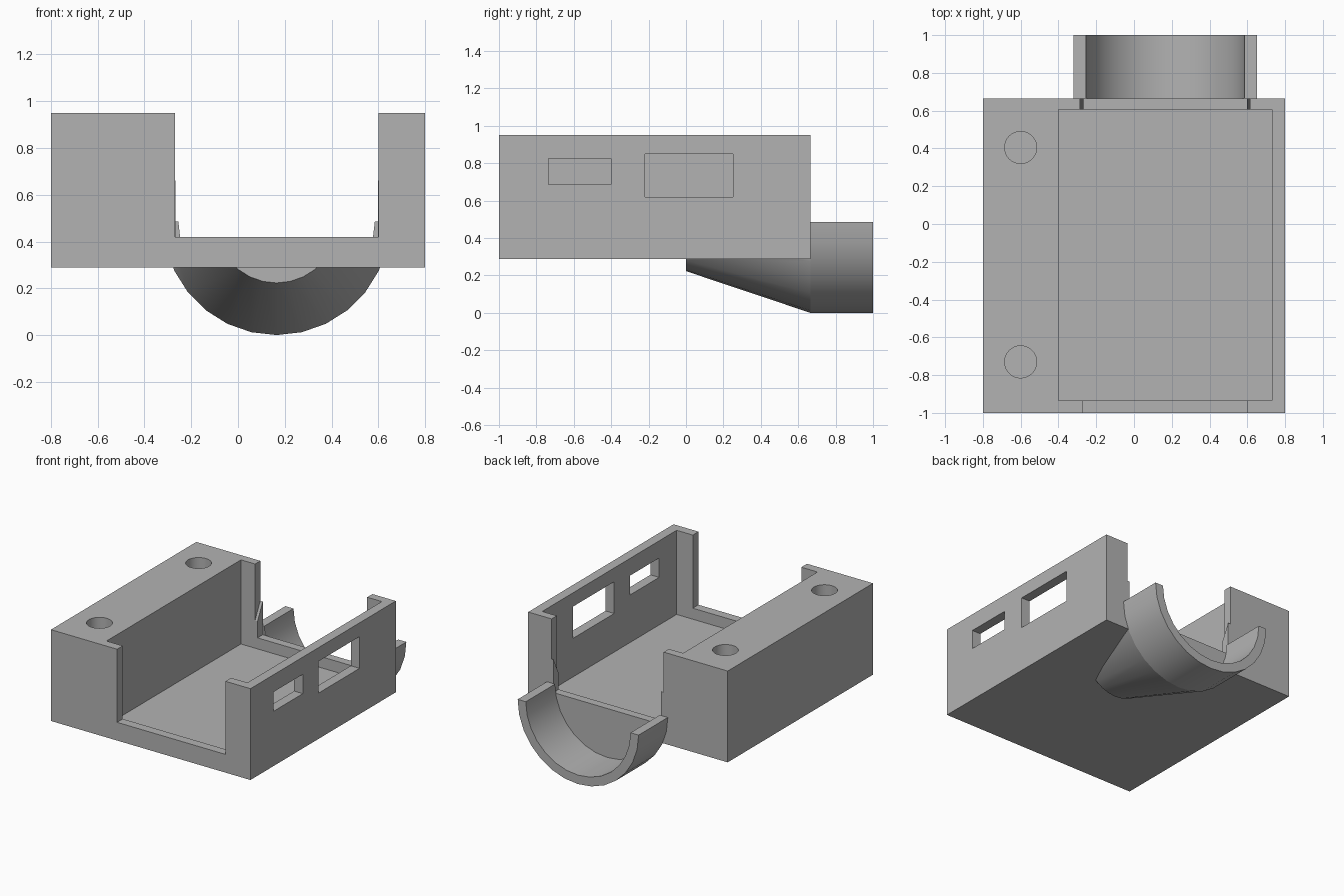
import bpy, bmesh, math
from mathutils import Matrix, Vector

cube = bpy.data.objects.get("Cube")
if cube:
    bpy.data.objects.remove(cube, do_unlink=True)

grey = bpy.data.materials.new("plain_grey")
grey.use_nodes = True
COLOUR = (0.45, 0.45, 0.45, 1)
grey.diffuse_color = COLOUR
grey.node_tree.nodes["Principled BSDF"].inputs["Base Color"].default_value = COLOUR

FRONT, BACK, BOTTOM, TOP = -1.0, 0.665, 0.288, 0.95
LIP = 0.42                       # sill height of the open ends
AXIS_X, AXIS_Z = 0.165, 0.485    # centre line of the cradle
OUTER, INNER = 0.485, 0.42
SEGMENTS = 28


def finish(name, bm):
    bmesh.ops.recalc_face_normals(bm, faces=bm.faces)
    mesh = bpy.data.meshes.new(name)
    bm.to_mesh(mesh)
    bm.free()
    mesh.materials.append(grey)
    obj = bpy.data.objects.new(name, mesh)
    bpy.context.collection.objects.link(obj)
    return obj


def box(name, x, y, z):
    bm = bmesh.new()
    bmesh.ops.create_cube(bm, size=1)
    for v in bm.verts:
        v.co = [(a + b) / 2 + c * (b - a) for (a, b), c in zip((x, y, z), v.co)]
    return finish(name, bm)


def prism(name, points, push):
    """Extrude a flat outline along a vector."""
    bm = bmesh.new()
    face = bm.faces.new([bm.verts.new(p) for p in points])
    grown = bmesh.ops.extrude_face_region(bm, geom=[face], use_keep_orig=True)["geom"]
    bmesh.ops.translate(bm, vec=push, verts=[g for g in grown if isinstance(g, bmesh.types.BMVert)])
    return finish(name, bm)


def select_only(obj):
    bpy.ops.object.select_all(action='DESELECT')
    obj.select_set(True)
    bpy.context.view_layer.objects.active = obj


def carve(obj, cutter):
    select_only(obj)
    mod = obj.modifiers.new("cut", 'BOOLEAN')
    mod.operation, mod.solver, mod.object = 'DIFFERENCE', 'EXACT', cutter
    bpy.ops.object.modifier_apply(modifier=mod.name)
    bpy.data.objects.remove(cutter, do_unlink=True)


def smooth(obj):
    select_only(obj)
    bpy.ops.object.shade_smooth_by_angle(angle=math.radians(30))


# Tray body with its cavity, open ends, and side windows
body = box("tray_body", (-0.8, 0.8), (FRONT, BACK), (BOTTOM, TOP))
cuts = [
    ((-0.4, 0.73), (-0.935, 0.605), (0.34, 1.2)),     # cavity
    ((-0.27, 0.6), (-1.2, -0.8), (LIP, 1.2)),         # front opening
    ((-0.287, 0.613), (0.5, 0.9), (LIP, 1.2)),        # back opening
    ((0.6, 0.9), (-0.735, -0.4), (0.685, 0.825)),     # small window
    ((0.6, 0.9), (-0.22, 0.25), (0.62, 0.85)),        # large window
]
for cut in cuts:
    carve(body, box("cutter", *cut))

# Screw holes in the thick side
for y in (-0.73, 0.405):
    bm = bmesh.new()
    bmesh.ops.create_cone(bm, cap_ends=True, segments=32, radius1=0.085, radius2=0.085,
                          depth=0.8, matrix=Matrix.Translation((-0.6, y, 0.8)))
    carve(body, finish("cutter", bm))
smooth(body)

# Half-pipe cradle at the back
def arc(radius):
    half = SEGMENTS // 2
    return [(AXIS_X + radius * math.cos(math.pi * (1 + i / half)), BACK,
             AXIS_Z + radius * math.sin(math.pi * (1 + i / half))) for i in range(half + 1)]

smooth(prism("cradle", arc(OUTER) + arc(INNER)[::-1], Vector((0, 1 - BACK, 0))))

# Tapered support under the tray
bm = bmesh.new()
place = Matrix.Translation((AXIS_X, BACK / 2, AXIS_Z)) @ Matrix.Rotation(math.pi / 2, 4, 'X')
bmesh.ops.create_cone(bm, cap_ends=True, segments=SEGMENTS, radius1=OUTER, radius2=0.262,
                      depth=BACK, matrix=place)
cut = bmesh.ops.bisect_plane(bm, geom=bm.verts[:] + bm.edges[:] + bm.faces[:],
                             plane_co=(0, 0, BOTTOM), plane_no=(0, 0, 1), clear_outer=True)
bmesh.ops.holes_fill(bm, edges=[e for e in bm.edges if e.is_boundary])
smooth(finish("tapered_support", bm))

# Small wedges on the jambs of the back opening
for name, x, width in (("right_jamb_wedge", -0.287, 0.02), ("left_jamb_wedge", 0.613, -0.015)):
    outline = [(x, 0.605, LIP), (x, BACK, LIP), (x, BACK, 0.66), (x, 0.605, 0.54)]
    prism(name, outline, Vector((width, 0, 0)))
